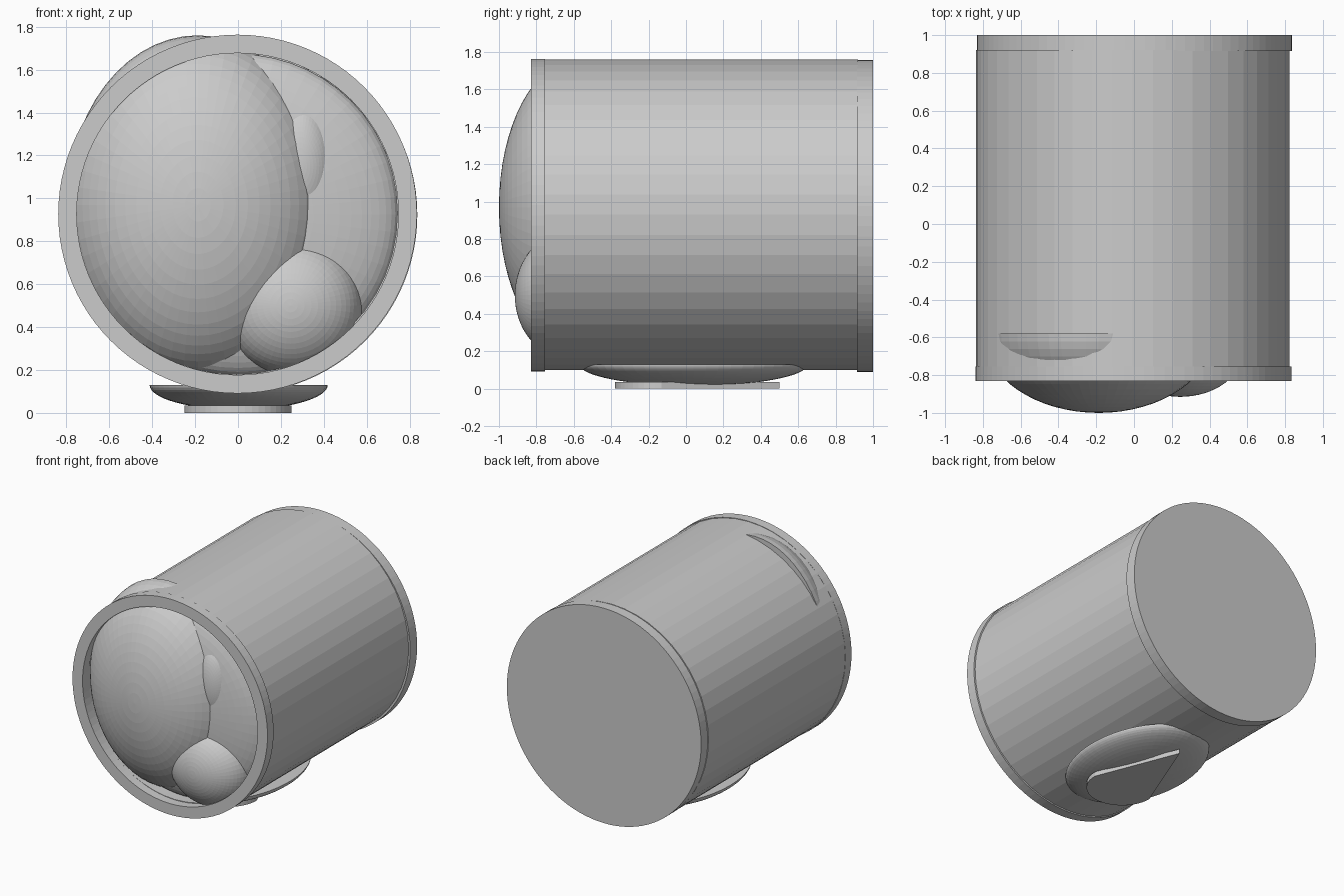
import bpy, bmesh, math
from mathutils import Matrix, Vector

if "Cube" in bpy.data.objects:
    bpy.data.objects.remove(bpy.data.objects["Cube"])


def finish(bm, name):
    bmesh.ops.recalc_face_normals(bm, faces=bm.faces)
    mesh = bpy.data.meshes.new(name)
    bm.to_mesh(mesh)
    bm.free()
    ob = bpy.data.objects.new(name, mesh)
    bpy.context.collection.objects.link(ob)
    return ob


def lathe(name, centre, profile, segments, closed=False):
    """Spin (radius, y) points about an axis along y."""
    bm = bmesh.new()
    cx, cz = centre
    rings = []
    for r, y in profile:
        rings.append([bm.verts.new((cx + r * math.sin(2 * math.pi * i / segments), y,
                                    cz + r * math.cos(2 * math.pi * i / segments)))
                      for i in range(segments)])
    pairs = list(zip(rings, rings[1:]))
    if closed:
        pairs.append((rings[-1], rings[0]))
    else:
        bm.faces.new(rings[0])
        bm.faces.new(rings[-1])
    for a, b in pairs:
        for i in range(segments):
            j = (i + 1) % segments
            bm.faces.new((a[i], a[j], b[j], b[i]))
    return finish(bm, name)


def dome(name, centre, radii, axis):
    """Half ellipsoid with a flat base at centre, bulging along axis."""
    bm = bmesh.new()
    bmesh.ops.create_uvsphere(bm, u_segments=56, v_segments=32, radius=1)
    geom = bm.verts[:] + bm.edges[:] + bm.faces[:]
    bmesh.ops.bisect_plane(bm, geom=geom, plane_co=(0, 0, 0),
                           plane_no=(0, 0, 1), clear_inner=True)
    bmesh.ops.holes_fill(bm, edges=[e for e in bm.edges if e.is_boundary])
    turn = Vector((0, 0, 1)).rotation_difference(Vector(axis)).to_matrix().to_4x4()
    bm.transform(Matrix.Translation(centre) @ Matrix.Diagonal((*radii, 1)) @ turn)
    return finish(bm, name)


# Barrel: hollow tube, front rim and solid back lid
lathe("barrel", (-0.007, 0.93),
      [(0.83, -0.76), (0.83, 0.92), (0.75, 0.92), (0.75, -0.76)], 48, True)
lathe("front_rim", (-0.002, 0.927),
      [(0.836, -0.83), (0.836, -0.755), (0.75, -0.755), (0.75, -0.83)], 96, True)
lathe("back_lid", (0.003, 0.923), [(0.833, 0.915), (0.833, 1.0)], 96)

# Overlapping front domes
front = (0, -1, 0)
dome("wide_dome", (0, -0.66, 0.925), (0.748, 0.163, 0.748), front)
dome("large_dome", (-0.187, -0.58, 0.97), (0.61, 0.42, 0.79), front)
dome("small_dome", (0.245, -0.665, 0.5), (0.335, 0.25, 0.32), front)
dome("faint_dome", (0.29, -0.70, 1.15), (0.16, 0.123, 0.29), front)

# Foot: shallow bowl under the barrel
dome("foot_bowl", (0.003, 0.04, 0.13), (0.415, 0.61, 0.115), (0, 0, -1))

# Foot pad: teardrop, round in front and pointed at the back
bm = bmesh.new()
outline = [(0.25 * math.cos(a), -0.13 + 0.25 * math.sin(a))
           for a in (math.pi + math.pi * i / 24 for i in range(25))]
outline.append((0, 0.5))
face = bm.faces.new([bm.verts.new((x, y, 0)) for x, y in outline])
top = bmesh.ops.extrude_face_region(bm, geom=[face])["geom"]
bmesh.ops.translate(bm, vec=(0, 0, 0.035),
                    verts=[v for v in top if isinstance(v, bmesh.types.BMVert)])
finish(bm, "foot_pad")
